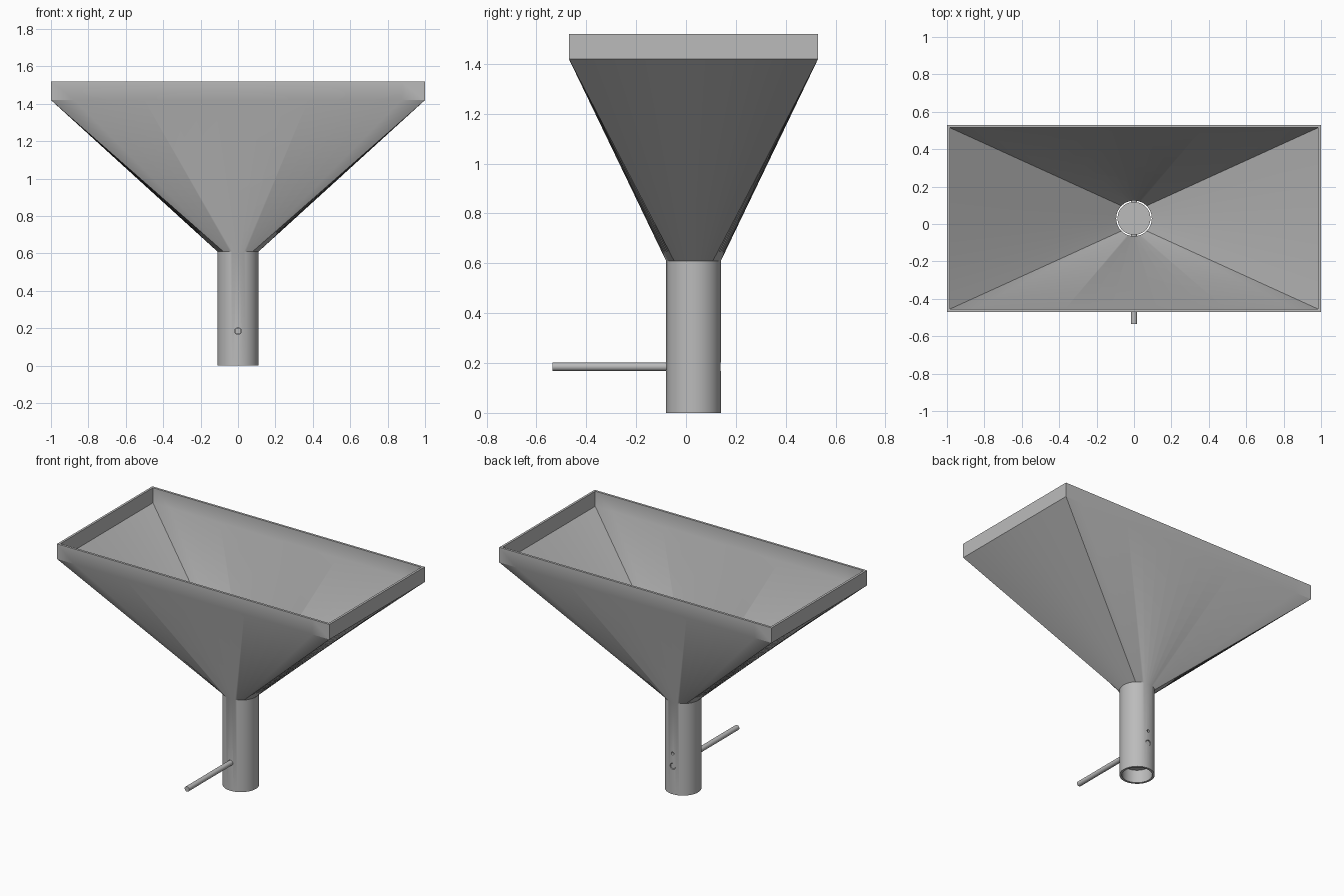
import bpy
import bmesh
import math
from mathutils import Vector

if "Cube" in bpy.data.objects:
    bpy.data.objects.remove(bpy.data.objects["Cube"])

CY = 0.03          # axis of the spout
WALL = 0.015
PER_SIDE = 16

steel = bpy.data.materials.new("plain_grey_steel")
steel.use_nodes = True
GREY = (0.5, 0.5, 0.5, 1)
steel.diffuse_color = GREY
steel.node_tree.nodes["Principled BSDF"].inputs["Base Color"].default_value = GREY


def finish(obj):
    obj.data.materials.clear()
    obj.data.materials.append(steel)
    bpy.ops.object.select_all(action='DESELECT')
    obj.select_set(True)
    bpy.context.view_layer.objects.active = obj
    bpy.ops.object.shade_smooth_by_angle(angle=math.radians(30))


def cylinder(name, radius, start, end, sides=32):
    a, b = Vector(start), Vector(end)
    bpy.ops.mesh.primitive_cylinder_add(
        vertices=sides, radius=radius, depth=(b - a).length, location=(a + b) / 2,
        rotation=(b - a).to_track_quat('Z', 'Y').to_euler())
    obj = bpy.context.object
    obj.name = name
    return obj


def rectangle(hx, hy, z):
    corners = [(hx, -hy), (hx, hy), (-hx, hy), (-hx, -hy)]
    ring = []
    for i in range(4):
        (ax, ay), (bx, by) = corners[i], corners[(i + 1) % 4]
        for k in range(PER_SIDE):
            t = k / PER_SIDE
            ring.append((ax + (bx - ax) * t, CY + ay + (by - ay) * t, z))
    return ring


def circle(r, z):
    n = 4 * PER_SIDE
    angles = [math.tau * (k / n - 1 / 8) for k in range(n)]
    return [(r * math.cos(a), CY + r * math.sin(a), z) for a in angles]


# Hopper: rectangular rim lofted into a round spout, outside then back up inside
RIM, SHOULDER, NECK = 1.52, 1.42, 0.61
R = 0.11
rings = [rectangle(1, 0.5, RIM), rectangle(1, 0.5, SHOULDER), circle(R, NECK), circle(R, 0),
         circle(R - WALL, 0), circle(R - WALL, NECK),
         rectangle(1 - WALL, 0.5 - WALL, SHOULDER), rectangle(1 - WALL, 0.5 - WALL, RIM)]
bm = bmesh.new()
loops = [[bm.verts.new(p) for p in ring] for ring in rings]
for i, low in enumerate(loops):
    high = loops[(i + 1) % len(loops)]
    for k in range(len(low)):
        j = (k + 1) % len(low)
        bm.faces.new((low[k], low[j], high[j], high[k]))
bmesh.ops.recalc_face_normals(bm, faces=bm.faces)
mesh = bpy.data.meshes.new("hopper_and_spout")
bm.to_mesh(mesh)
bm.free()
hopper = bpy.data.objects.new("hopper_and_spout", mesh)
bpy.context.collection.objects.link(hopper)

# Holes in the back of the spout and the pivot hole at the front
PIVOT = 0.185
for y0, y1, z, r in [(CY, 0.3, PIVOT, 0.02), (CY, 0.3, 0.27, 0.01), (-0.3, CY, PIVOT, 0.018)]:
    cutter = cylinder("hole_cutter", r, (0, y0, z), (0, y1, z), 24)
    mod = hopper.modifiers.new("hole", 'BOOLEAN')
    mod.operation = 'DIFFERENCE'
    mod.solver = 'EXACT'
    mod.object = cutter
    bpy.context.view_layer.objects.active = hopper
    bpy.ops.object.modifier_apply(modifier=mod.name)
    bpy.data.objects.remove(cutter)
finish(hopper)

# Round stopper inside the spout, turned by a long rod
finish(cylinder("stopper", 0.088, (0, CY, 0.085), (0, CY, 0.285), 64))
finish(cylinder("handle_rod", 0.017, (0, -0.535, PIVOT), (0, 0.135, PIVOT)))
